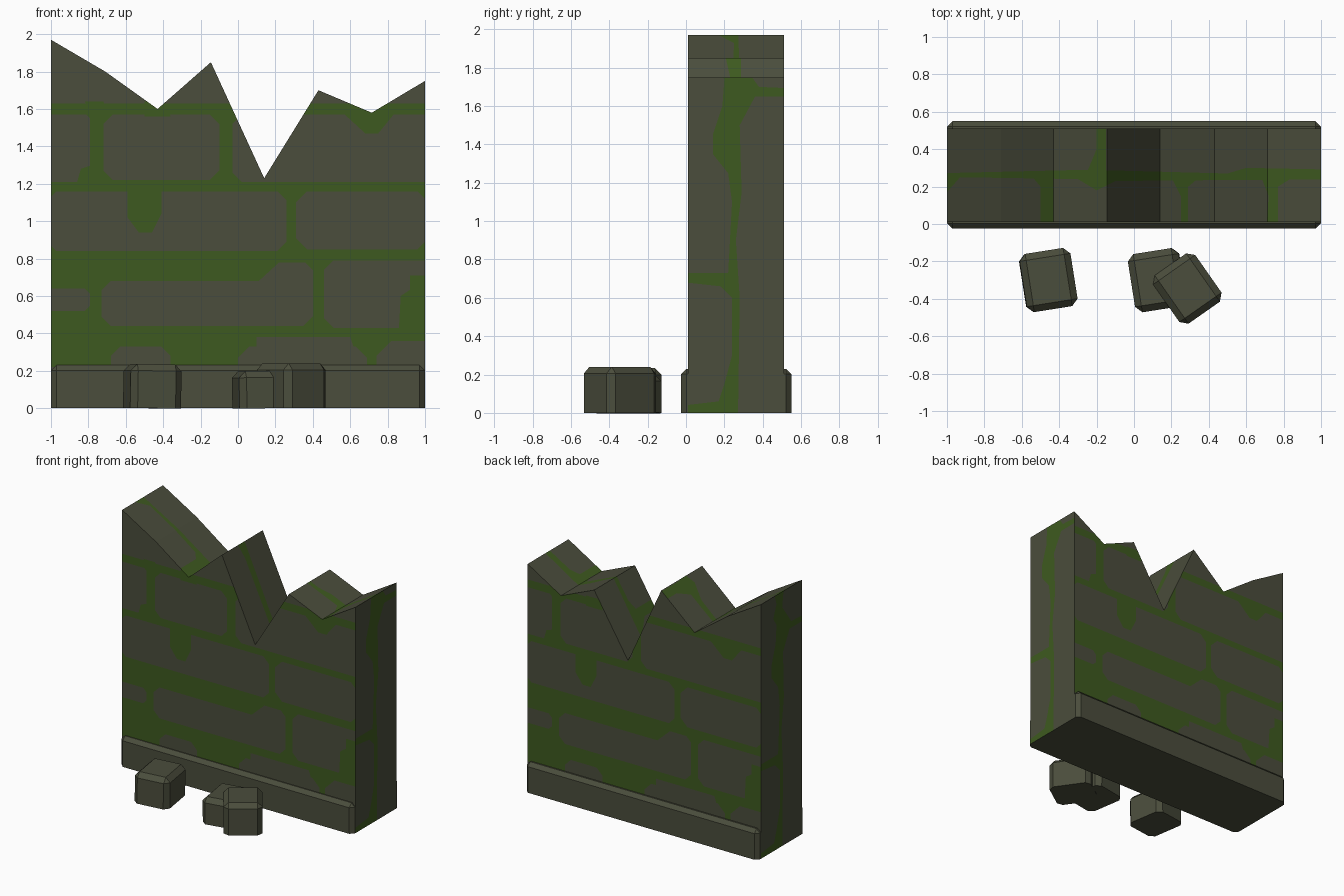
import bpy
import bmesh
from math import radians
from mathutils import Matrix, Vector
from mathutils.geometry import delaunay_2d_cdt

if "Cube" in bpy.data.objects:
    bpy.data.objects.remove(bpy.data.objects["Cube"], do_unlink=True)


def make_material(name, color):
    mat = bpy.data.materials.new(name)
    mat.use_nodes = True
    mat.diffuse_color = color
    mat.node_tree.nodes["Principled BSDF"].inputs["Base Color"].default_value = color
    return mat


stone = make_material("weathered stone", (0.069, 0.074, 0.045, 1))
moss = make_material("moss green", (0.048, 0.102, 0.014, 1))
STONE, MOSS = 0, 1


def finish(bm, name, materials):
    mesh = bpy.data.meshes.new(name)
    bm.to_mesh(mesh)
    bm.free()
    for mat in materials:
        mesh.materials.append(mat)
    obj = bpy.data.objects.new(name, mesh)
    bpy.context.collection.objects.link(obj)
    return obj


def counter_clockwise(points):
    area = sum(a[0] * b[1] - b[0] * a[1]
               for a, b in zip(points, points[1:] + points[:1]))
    return points if area > 0 else points[::-1]


def paint_face(bm, outline, stones, mosses, place, outward):
    """Cut stone and moss patches into one flat outline; moss covers stone."""
    coords, loops = [], []
    for shape in [outline] + stones + mosses:
        start = len(coords)
        coords += [Vector(p) for p in counter_clockwise(list(shape))]
        loops.append(list(range(start, len(coords))))
    verts, _, faces, _, _, sources = delaunay_2d_cdt(coords, [], loops, 1, 1e-5)
    corners = [bm.verts.new(place(v.x, v.y)) for v in verts]
    first_moss = 1 + len(stones)
    for face, source in zip(faces, sources):
        if 0 not in source:
            continue
        new = bm.faces.new([corners[i] for i in face])
        new.normal_update()
        if new.normal.dot(Vector(outward)) < 0:
            new.normal_flip()
        in_stone = any(0 < i < first_moss for i in source)
        in_moss = any(i >= first_moss for i in source)
        new.material_index = STONE if in_stone and not in_moss else MOSS
    for v in [v for v in corners if not v.link_faces]:
        bm.verts.remove(v)


def block(left, right, low, high, cut=0.05):
    """Brick outline with clipped corners."""
    return [(left + cut, low), (right - cut, low), (right, low + cut),
            (right, high - cut), (right - cut, high), (left + cut, high),
            (left, high - cut), (left, low + cut)]


# Broken wall silhouette
FRONT, BACK = 0.01, 0.51
crest = [(-1, 1.97), (-.71, 1.8), (-.43, 1.6), (-.145, 1.85),
         (.14, 1.23), (.43, 1.7), (.715, 1.58), (1, 1.75)]
silhouette = [(-1, 0), (1, 0)] + crest[::-1]

# Brick courses on the broad faces, running past the ends where cut off
bricks = [
    block(-1.2, 1.2, 1.63, 2.2),
    block(-1.2, -.79, 1.21, 1.57, .02),
    block(-.72, -.1, 1.22, 1.57),
    block(-.03, 1.2, 1.21, 1.57),
    block(-1.02, .26, .84, 1.16),
    block(.31, 1.02, .85, 1.16, .06),
    block(-1.2, -.79, .52, .64, .03),
    block(-.73, .4, .44, .68),
    [(.1, .67), (.22, .78), (.36, .78), (.4, .74), (.4, .6)],
    block(.46, .92, .43, .79),
    [(.9, .71), (1, .71), (1, .79), (.87, .79)],
    block(-.68, -.36, 0, .33),
    block(0, .69, 0, .33, .06),
    [(.1, .32), (.1, .38), (.6, .38), (.62, .32)],
    block(.74, 1.2, 0, .36, .08),
    block(-1.2, 1.2, -.2, .22, .01),
]
# Moss drips over the bricks
drips = [
    [(-.59, 1.17), (-.59, 1.02), (-.53, .94), (-.46, .94), (-.41, 1.04), (-.41, 1.17)],
    [(.56, 1.58), (.68, 1.47), (.75, 1.47), (.84, 1.58)],
    [(-.86, 1.21), (-.84, 1.28), (-.78, 1.3), (-.78, 1.21)],
    [(-.82, 1.64), (-.79, 1.6), (-.7, 1.6), (-.72, 1.64)],
    [(.93, .42), (.86, .42), (.87, .6), (.93, .64)],
    [(-.5, 1.56), (-.5, 1.64), (-.4, 1.64), (-.36, 1.56)],
]

# Moss running down the narrow ends: left edge then right edge
end_moss = [(.17, 2), (.2, 1.9), (.16, 1.8), (.2, 1.74), (.19, 1.6), (.14, 1.45),
            (.14, 1.35), (.22, 1.25), (.24, 1.1), (.22, .73), (0, .73), (0, .68),
            (.18, .66), (.24, .6), (.24, .3), (.2, .15), (.17, .06), (0, .04), (0, -.1),
            (.27, -.1), (.28, .6), (.26, .9), (.29, 1.15), (.28, 1.5), (.36, 1.65),
            (.6, 1.65), (.6, 1.69), (.38, 1.7), (.33, 1.77), (.27, 1.85), (.29, 2)]

# Moss along the broken top, with joints on both sides of a middle seam
top_moss = [
    [(-1.1, .16), (-1, .17), (-.93, .25), (-.3, .24), (-.2, .18), (-.1, .23), (1.1, .24),
     (1.1, .29), (.6, .3), (.5, .27), (-.25, .29), (-1.1, .27)],
    [(-.55, .26), (-.5, .2), (-.5, 0), (-.43, 0), (-.43, .26)],
    [(-.25, .28), (-.2, .4), (-.2, .6), (-.15, .6), (-.15, .26)],
    [(.2, .25), (.25, .15), (.25, 0), (.29, 0), (.29, .2), (.35, .25)],
    [(.68, .25), (.72, .15), (.71, 0), (.77, 0), (.77, .2), (.85, .25)],
]

wall = bmesh.new()
# Broad faces: the back carries the same courses turned half round
paint_face(wall, silhouette, bricks, drips, lambda u, z: (u, FRONT, z), (0, -1, 0))
paint_face(wall, [(-x, z) for x, z in silhouette], bricks, drips,
           lambda u, z: (-u, BACK, z), (0, 1, 0))
# Narrow ends
for side, height in ((1, crest[-1][1]), (-1, crest[0][1])):
    end = [(FRONT, 0), (BACK, 0), (BACK, height), (FRONT, height)]
    paint_face(wall, end, [end], [end_moss],
               lambda u, z: (side, u if side > 0 else FRONT + BACK - u, z), (side, 0, 0))
# Broken top slopes
for (xa, za), (xb, zb) in zip(crest, crest[1:]):
    slope = [(xa, FRONT), (xb, FRONT), (xb, BACK), (xa, BACK)]
    paint_face(wall, slope, [slope], top_moss,
               lambda x, y: (x, y, za + (zb - za) * (x - xa) / (xb - xa)), (0, 0, 1))
finish(wall, "broken_wall", [stone, moss])


def chamfered_block(name, size, location, turn=0, tilt=0, chamfer=0.03):
    """Box standing on its base, every edge chamfered except the bottom ones."""
    bm = bmesh.new()
    bmesh.ops.create_cube(bm, size=1)
    bmesh.ops.translate(bm, verts=bm.verts, vec=(0, 0, .5))
    bmesh.ops.scale(bm, verts=bm.verts, vec=size)
    edges = [e for e in bm.edges if max(v.co.z for v in e.verts) > 0.01]
    bmesh.ops.bevel(bm, geom=edges, offset=chamfer, segments=1,
                    affect='EDGES', profile=0.5)
    obj = finish(bm, name, [stone])
    obj.matrix_world = (Matrix.Translation(location)
                        @ Matrix.Rotation(radians(turn), 4, 'Z')
                        @ Matrix.Rotation(radians(tilt), 4, 'Y'))
    return obj


# Footing around the wall
chamfered_block("footing", (1.998, .575, .23), (0, .2625, 0), chamfer=.028)

# Fallen stones in front
rock = (.275, .315)
chamfered_block("left_fallen_stone", (*rock, .235), (-.46, -.3, 0), 9, 1, .035)
chamfered_block("middle_fallen_stone", (*rock, .2), (.125, -.3, 0), 9, -1, .035)
chamfered_block("right_fallen_stone", (*rock, .24), (.285, -.345, 0), 35, 0, .035)
